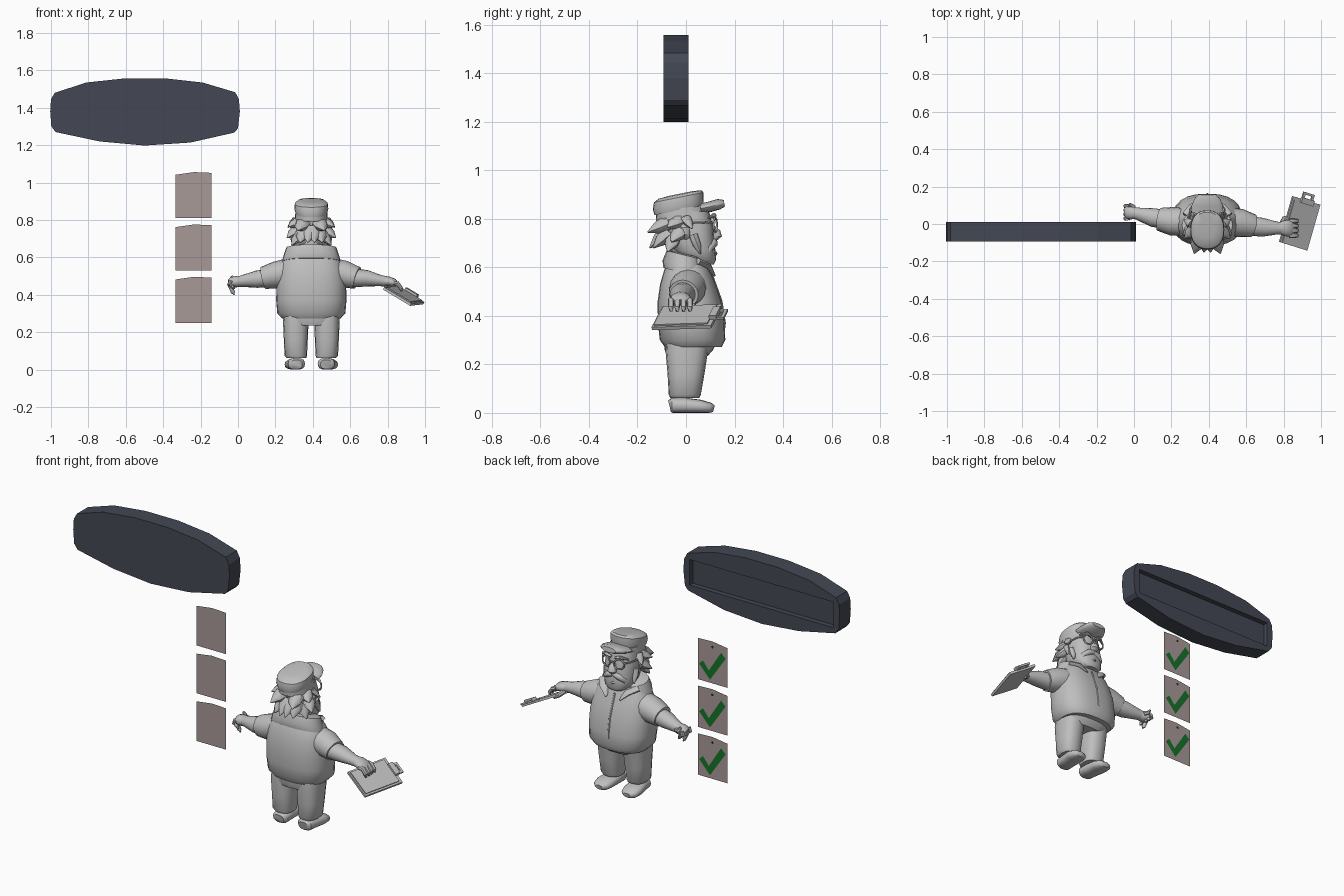
import bpy, bmesh, math
from mathutils import Vector as V


def material(name, rgb):
    m = bpy.data.materials.new(name)
    m.diffuse_color = (*rgb, 1)
    return m


CLAY = material("light grey", (0.52, 0.52, 0.52))
SLATE = material("dark slate", (0.056, 0.064, 0.087))
PAPER = material("dusty pink", (0.39, 0.32, 0.31))
GREEN = material("check green", (0.008, 0.17, 0.022))
DARK = material("pin dark", (0.02, 0.02, 0.02))


def finish(name, bm, mat, smooth=True):
    bmesh.ops.recalc_face_normals(bm, faces=bm.faces)
    me = bpy.data.meshes.new(name)
    bm.to_mesh(me)
    bm.free()
    me.materials.append(mat)
    ob = bpy.data.objects.new(name, me)
    bpy.context.collection.objects.link(ob)
    if smooth:
        bpy.ops.object.select_all(action='DESELECT')
        ob.select_set(True)
        bpy.context.view_layer.objects.active = ob
        bpy.ops.object.shade_smooth_by_angle(angle=math.radians(42))
    return ob


def loft(name, secs, upright=False, e=2.0, n=16, tilt=0.0, mat=CLAY):
    """Skin rings (point, radius_u, radius_v); upright rings lie level, others follow the path."""
    bm, rings = bmesh.new(), []
    pts = [V(s[0]) for s in secs]
    for i, (p, ru, rv) in enumerate(secs):
        if upright:
            u, v = V((1, 0, 0)), V((0, 1, tilt))
        else:
            t = (pts[min(i + 1, len(pts) - 1)] - pts[max(i - 1, 0)]).normalized()
            ref = V((0, 0, 1)) if abs(t.z) < 0.9 else V((0, 1, 0))
            u = t.cross(ref).normalized()
            v = u.cross(t)
        ring = []
        for k in range(n):
            a = 2 * math.pi * k / n
            c, s = math.cos(a), math.sin(a)
            c, s = (math.copysign(abs(q) ** (2 / e), q) for q in (c, s))
            ring.append(bm.verts.new(pts[i] + u * ru * c + v * rv * s))
        rings.append(ring)
    for a, b in zip(rings, rings[1:]):
        for k in range(n):
            bm.faces.new((a[k], a[(k + 1) % n], b[(k + 1) % n], b[k]))
    bm.faces.new(rings[0])
    bm.faces.new(rings[-1])
    return finish(name, bm, mat)


def slab(name, corner, u, v, t, mat=CLAY):
    """Box spanned by three edge vectors."""
    bm = bmesh.new()
    c, u, v, t = V(corner), V(u), V(v), V(t)
    f = bm.faces.new([bm.verts.new(p) for p in (c, c + u, c + u + v, c + v)])
    r = bmesh.ops.extrude_face_region(bm, geom=[f])
    bmesh.ops.translate(bm, vec=t, verts=[g for g in r['geom'] if isinstance(g, bmesh.types.BMVert)])
    return finish(name, bm, mat, False)


def flat(name, pts, y, mat):
    bm = bmesh.new()
    bm.faces.new([bm.verts.new((x, y, z)) for x, z in pts])
    return finish(name, bm, mat, False)


CX = 0.392  # middle of the figure

# Sign: faceted oval board with a shallow panel recess on its +y side
outline = [(-1, 1.445), (-.98, 1.48), (-.81, 1.535), (-.605, 1.557), (-.39, 1.557), (-.19, 1.535),
           (-.015, 1.483), (.005, 1.445), (.01, 1.38), (0, 1.29), (-.02, 1.267), (-.255, 1.214),
           (-.5, 1.198), (-.74, 1.22), (-.975, 1.27), (-.998, 1.3), (-1.004, 1.38)]
bm = bmesh.new()
front = [bm.verts.new((x, -.093, z)) for x, z in outline]
back = [bm.verts.new((x, .01, z)) for x, z in outline]
bm.faces.new(front)
bm.faces.new(back)
for i in range(len(front)):
    j = (i + 1) % len(front)
    bm.faces.new((front[i], front[j], back[j], back[i]))
sign = finish("sign_board", bm, SLATE, False)
cutter = slab("panel_cutter", (-.965, -.02, 1.3), (.935, 0, 0), (0, 0, .15), (0, .06, 0), SLATE)
cutter.hide_render = True
cutter.hide_viewport = True
mod = sign.modifiers.new("panel", 'BOOLEAN')
mod.operation = 'DIFFERENCE'
mod.solver = 'EXACT'
mod.object = cutter

# Three notes, each with a check mark and a pin
check = [(.05, .4), (.18, .5), (.38, .3), (.8, .82), (.95, .7), (.42, .08)]
for i, z0 in enumerate((.81, .53, .25)):
    flat(f"note_{i}", [(-.333, z0), (-.143, z0), (-.143, z0 + .242), (-.235, z0 + .246), (-.333, z0 + .232)],
         .092, PAPER)
    flat(f"check_{i}", [(-.143 - .19 * u, z0 + .24 * v) for u, v in check], .096, GREEN)
    flat(f"pin_{i}", [(-.238 + .008 * math.cos(a), z0 + .215 + .008 * math.sin(a))
                      for a in (k * math.pi / 4 for k in range(8))], .096, DARK)

# Jacket with round belly
loft("jacket", [((CX, .03, .272), .155, .118), ((CX, .027, .30), .182, .135), ((CX, .022, .37), .188, .138),
                ((CX, .015, .46), .186, .132), ((CX, .008, .53), .175, .115), ((CX, .005, .585), .155, .096),
                ((CX, .005, .63), .115, .075)], True, 2.5, 24)
loft("jacket_seam", [((CX, .149, .285), .006, .004), ((CX, .161, .37), .006, .004), ((CX, .147, .46), .006, .004),
                     ((CX, .122, .53), .006, .004), ((CX, .1, .59), .006, .004)], n=6)
loft("collar", [((CX, -.005, .575), .158, .088), ((CX, -.005, .605), .15, .092), ((CX, -.005, .65), .135, .075),
                ((CX, 0, .655), .1, .06)], True, 2.3, 20, -.25)
loft("neck", [((CX, 0, .6), .07, .06), ((CX, 0, .7), .065, .06)], True)

# Trousers
loft("hips", [((CX, .005, .235), .12, .085), ((CX, .012, .26), .145, .1), ((CX, .02, .3), .155, .11)], True, 2.6, 20)
for s, side in ((-1, "left"), (1, "right")):
    x = CX + s * .083
    loft(f"{side}_leg", [((x - s * .004, -.005, .062), .052, .06), ((x, -.005, .075), .06, .066),
                         ((x, 0, .16), .064, .076), ((x, .003, .25), .068, .087), ((x, .008, .29), .066, .09)],
         True, 2.5)
    # Shoes, toes turned slightly outward
    loft(f"{side}_shoe", [((x - s * .004, -.068, .028), .03, .025), ((x - s * .004, -.055, .031), .045, .031),
                          ((x, 0, .031), .049, .031), ((x + s * .006, .06, .027), .054, .027),
                          ((x + s * .008, .1, .021), .045, .021), ((x + s * .008, .115, .017), .024, .014)], e=2.6)

# Arms: short sleeves and forearms
loft("left_sleeve", [((.27, .01, .52), .075, .075), ((.2, .015, .505), .076, .072), ((.135, .025, .49), .062, .06)])
loft("left_arm", [((.16, .025, .49), .05, .048), ((.1, .035, .483), .05, .046), ((.02, .055, .473), .033, .031),
                  ((-.005, .06, .47), .029, .027)])
loft("right_sleeve", [((.51, .01, .52), .075, .075), ((.57, .005, .51), .076, .072), ((.637, -.01, .49), .062, .06)])
loft("right_arm", [((.62, -.01, .49), .052, .05), ((.69, -.018, .488), .05, .044), ((.76, -.022, .476), .035, .03),
                   ((.79, -.023, .472), .032, .028)])

# Left hand: loose fist pointing down
loft("left_palm", [((.02, .055, .472), .026, .026), ((-.01, .06, .47), .036, .03), ((-.035, .065, .466), .038, .028),
                   ((-.05, .065, .462), .022, .017)])
for i in range(4):
    y = .03 + i * .022
    tip = .40 if i == 1 else .43
    loft(f"left_finger_{i}", [((-.038, y, .476), .012, .012), ((-.046, y, .456), .012, .012),
                              ((-.026, y, tip + .012), .011, .011), ((-.02, y, tip), .005, .005)], n=8)
loft("left_thumb", [((.0, .085, .47), .015, .015), ((-.022, .1, .478), .013, .013), ((-.034, .098, .5), .006, .006)], n=8)

# Right hand resting on the clipboard
loft("right_palm", [((.775, -.022, .474), .03, .028), ((.805, -.022, .472), .042, .026), ((.835, -.024, .464), .045, .022),
                    ((.85, -.024, .456), .036, .012)])
for i in range(4):
    y = -.062 + i * .026
    loft(f"right_finger_{i}", [((.83, y, .464), .013, .013), ((.853, y, .46), .013, .012),
                               ((.872, y, .434), .011, .011), ((.874, y, .418), .006, .006)], n=8)
loft("right_thumb", [((.79, .0, .455), .015, .015), ((.805, .03, .438), .014, .013), ((.83, .04, .42), .007, .007)], n=8)

# Clipboard with paper and clip
u, v = V((.145, -.045, -.087)), V((.07, .245, .008))
w = u.cross(v).normalized()
base = V((.775, -.095, .428))
slab("clipboard", base, u, v, w * .014)
slab("clipboard_paper", base + u * .06 + v * .03 + w * .014, u * .88, v * .9, w * .006)
slab("clipboard_clip", base + u * .28 + v * .92 + w * .01, u * .44, v * .12, w * .022)
for a in (.3, .62):
    slab("clip_handle_side", base + u * a + v * 1.02 + w * .01, u * .08, v * .13, w * .01)
slab("clip_handle_top", base + u * .3 + v * 1.11 + w * .01, u * .4, v * .05, w * .01)

# Head
loft("head", [((CX, .075, .612), .048, .04), ((CX, .058, .63), .075, .066), ((CX, .035, .67), .09, .086),
              ((CX, .02, .72), .093, .096), ((CX, .012, .77), .09, .1), ((CX, .0, .83), .083, .095)], True, 2.5, 20)
loft("nose", [((CX, .1, .775), .013, .012), ((CX, .122, .752), .02, .019), ((CX, .126, .728), .026, .022),
              ((CX, .118, .712), .014, .012)], True, n=12)
loft("lower_lip", [((CX - .035, .106, .655), .004, .004), ((CX, .118, .657), .012, .01),
                   ((CX + .035, .106, .655), .004, .004)], n=8)
loft("glasses_bridge", [((CX - .018, .126, .782), .004, .004), ((CX + .018, .126, .782), .004, .004)], n=6)

# Paired head parts: moustache, glasses, brows, ears and shaggy hair
tufts = [((.07, -.03, .79), (.122, -.075, .765), .036), ((.075, -.02, .75), (.13, -.06, .705), .038),
         ((.065, -.05, .72), (.105, -.075, .665), .036), ((.045, -.08, .78), (.07, -.158, .745), .042),
         ((.04, -.075, .74), (.06, -.135, .68), .042), ((.012, -.08, .75), (.018, -.15, .68), .04),
         ((.085, .0, .8), (.125, .025, .76), .024), ((.08, .03, .73), (.098, .06, .655), .028)]
for s, side in ((-1, "left"), (1, "right")):
    X = lambda d: CX + s * d
    loft(f"{side}_moustache", [((X(0), .115, .708), .014, .012), ((X(.03), .112, .7), .02, .018),
                               ((X(.06), .094, .676), .017, .016), ((X(.07), .085, .645), .004, .004)], n=10)
    bpy.ops.mesh.primitive_torus_add(major_segments=20, minor_segments=6, major_radius=.029, minor_radius=.0045,
                                     location=(X(.042), .12, .775), rotation=(math.pi / 2, 0, -s * .25))
    rim = bpy.context.object
    rim.name = f"{side}_glasses_rim"
    rim.data.materials.append(CLAY)
    bpy.ops.object.shade_smooth()
    loft(f"{side}_glasses_arm", [((X(.07), .113, .785), .004, .005), ((X(.093), .08, .786), .004, .005),
                                 ((X(.1), .0, .782), .004, .005)], n=6)
    loft(f"{side}_brow", [((X(.014), .114, .805), .007, .007), ((X(.045), .116, .814), .011, .01),
                          ((X(.085), .09, .803), .004, .004)], n=8)
    loft(f"{side}_ear", [((X(.085), .0, .715), .006, .012), ((X(.098), -.002, .735), .012, .02),
                         ((X(.1), -.005, .765), .01, .02), ((X(.09), -.005, .78), .005, .01)], True, n=10)
    for i, (a, b, r) in enumerate(tufts):
        a, b = V((X(a[0]), a[1], a[2])), V((X(b[0]), b[1], b[2]))
        loft(f"{side}_hair_{i}", [(a, r, r * .8), (a.lerp(b, .5), r * .8, r * .6), (b, .003, .003)], n=8)
    # Pointed collar flaps
    loft(f"{side}_collar_flap", [((X(.11), .04, .625), .03, .016), ((X(.07), .085, .605), .032, .013),
                                 ((X(.045), .118, .565), .005, .004)], n=8)

# Cap: band, flaring crown that rises toward the front, and a visor
loft("cap_band", [((CX, -.015, .8), .088, .108), ((CX, -.02, .845), .085, .106)], True, 2.2, 24, .08)
loft("cap_crown", [((CX, -.03, .835), .084, .1), ((CX, -.032, .86), .091, .105), ((CX, -.03, .888), .088, .102),
                   ((CX, -.025, .9), .074, .088), ((CX, -.022, .904), .04, .05)], True, 2.3, 24, .2)
loft("cap_visor", [((CX, .06, .842), .086, .02), ((CX, .1, .85), .084, .022), ((CX, .135, .86), .068, .022),
                   ((CX, .158, .864), .045, .014)], n=20)
